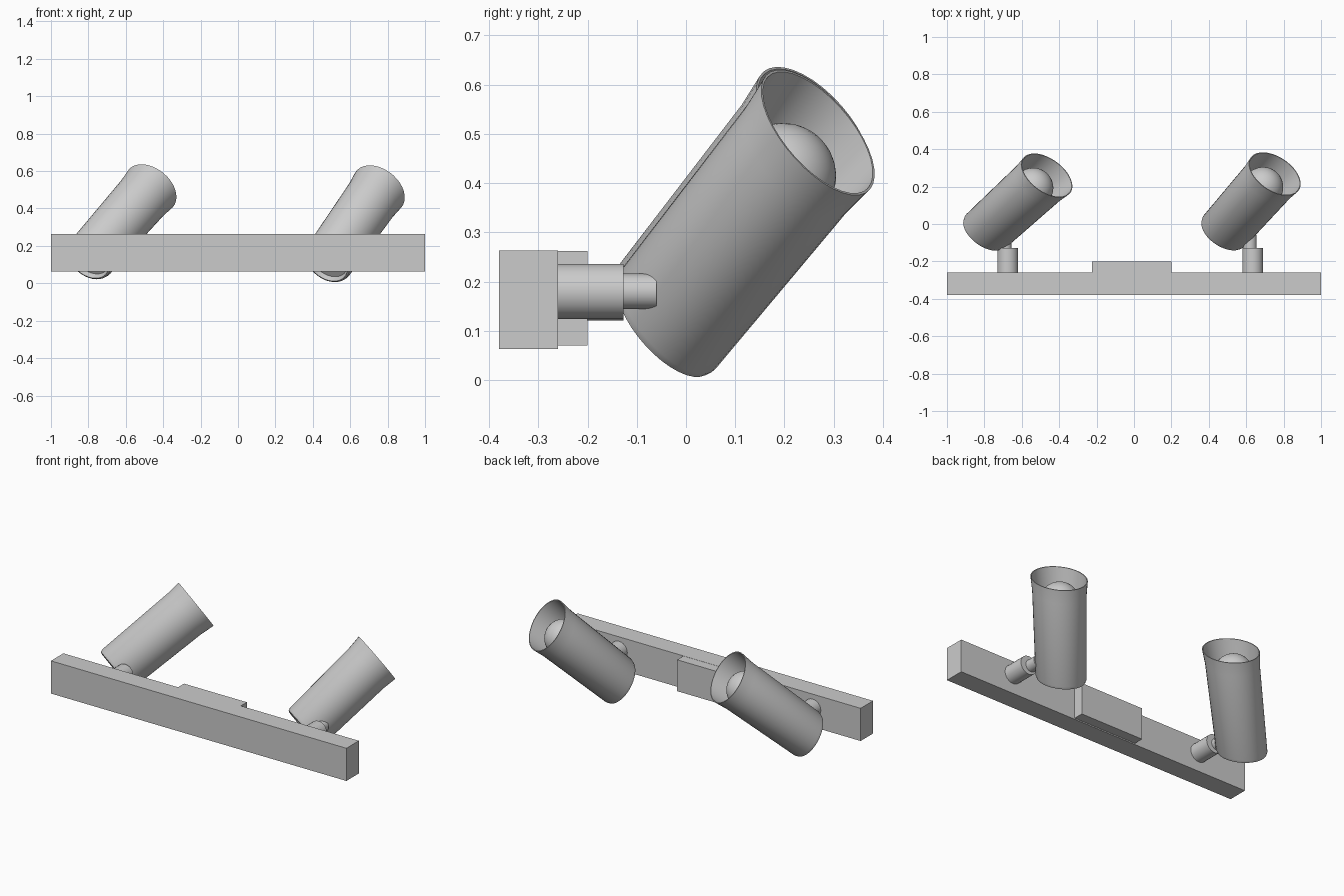
import bpy, bmesh, math
from mathutils import Vector

cube = bpy.data.objects.get("Cube")
if cube:
    bpy.data.objects.remove(cube, do_unlink=True)

grey = bpy.data.materials.new("light grey")
grey.use_nodes = True
grey.diffuse_color = (0.6, 0.6, 0.6, 1)
grey.node_tree.nodes["Principled BSDF"].inputs["Base Color"].default_value = (0.6, 0.6, 0.6, 1)


def finish(name, bm, smooth=True):
    bmesh.ops.recalc_face_normals(bm, faces=bm.faces)
    mesh = bpy.data.meshes.new(name)
    bm.to_mesh(mesh)
    bm.free()
    mesh.materials.append(grey)
    obj = bpy.data.objects.new(name, mesh)
    bpy.context.collection.objects.link(obj)
    if smooth:
        bpy.ops.object.select_all(action="DESELECT")
        obj.select_set(True)
        bpy.context.view_layer.objects.active = obj
        bpy.ops.object.shade_smooth_by_angle(angle=math.radians(40))
    return obj


def box(name, low, high):
    bm = bmesh.new()
    bmesh.ops.create_cube(bm, size=1)
    for v in bm.verts:
        v.co = [high[i] if v.co[i] > 0 else low[i] for i in range(3)]
    return finish(name, bm, smooth=False)


def lathe(name, profile, origin, direction, end_normal=None, sides=36):
    """Spin (radius, height) points about an axis; end_normal slants the ends."""
    turn = Vector(direction).to_track_quat("Z", "Y")
    bm = bmesh.new()
    verts = [bm.verts.new((r, 0, z)) for r, z in profile]
    edges = [bm.edges.new(pair) for pair in zip(verts, verts[1:])]
    bmesh.ops.spin(bm, geom=verts + edges, cent=(0, 0, 0), axis=(0, 0, 1),
                   angle=math.tau, steps=sides)
    bmesh.ops.remove_doubles(bm, verts=bm.verts, dist=0.0005)
    if end_normal:
        n = turn.inverted() @ Vector(end_normal)
        for v in bm.verts:
            v.co.z -= (v.co.x * n.x + v.co.y * n.y) / n.z
    obj = finish(name, bm)
    obj.location = origin
    obj.rotation_mode = "QUATERNION"
    obj.rotation_quaternion = turn


# Mounting bar and the raised driver box on its back
box("mounting_bar", (-1, -0.38, 0.063), (1, -0.26, 0.263))
box("driver_box", (-0.225, -0.262, 0.07), (0.2, -0.2, 0.262))


def spotlight(side, base, rim, rim_normal, arm_x, arm_z):
    base, rim = Vector(base), Vector(rim)
    aim = (rim - base).normalized()
    top = (rim - base).length
    # Open shade: recessed base, slightly flared wall, rim and inner floor
    shade = [(0, 0.02), (0.11, 0.02), (0.122, 0), (0.132, 0.004), (0.138, 0.02),
             (0.147, top - 0.08), (0.155, top), (0.15, top), (0.139, top - 0.1),
             (0.13, top - 0.17), (0, top - 0.17)]
    lathe(side + "_lamp_shade", shade, base, aim, rim_normal)
    # Domed bulb, sunk inside the shade
    steps, radius = 10, 0.108
    dome = [(radius * math.cos(a), radius * math.sin(a))
            for a in (math.pi / 2 * i / steps for i in range(steps + 1))]
    lathe(side + "_bulb", [(radius, -0.06)] + dome, rim - aim * 0.13, aim)
    # Arm from the bar, with a thinner pivot entering the shade
    lathe(side + "_arm", [(0, 0), (0.056, 0), (0.056, 0.138), (0, 0.138)],
          (arm_x, -0.265, arm_z), (0, 1, 0), sides=24)
    lathe(side + "_pivot", [(0, 0), (0.036, 0), (0.036, 0.075), (0, 0.075)],
          (arm_x - 0.015, -0.135, arm_z), (0, 1, 0), sides=24)


spotlight("right", (-0.799, -0.045, 0.128), (-0.466, 0.26, 0.508), (0.48, 0.67, 0.57), -0.675, 0.177)
spotlight("left", (0.476, -0.045, 0.112), (0.753, 0.268, 0.503), (0.45, 0.68, 0.58), 0.635, 0.18)
